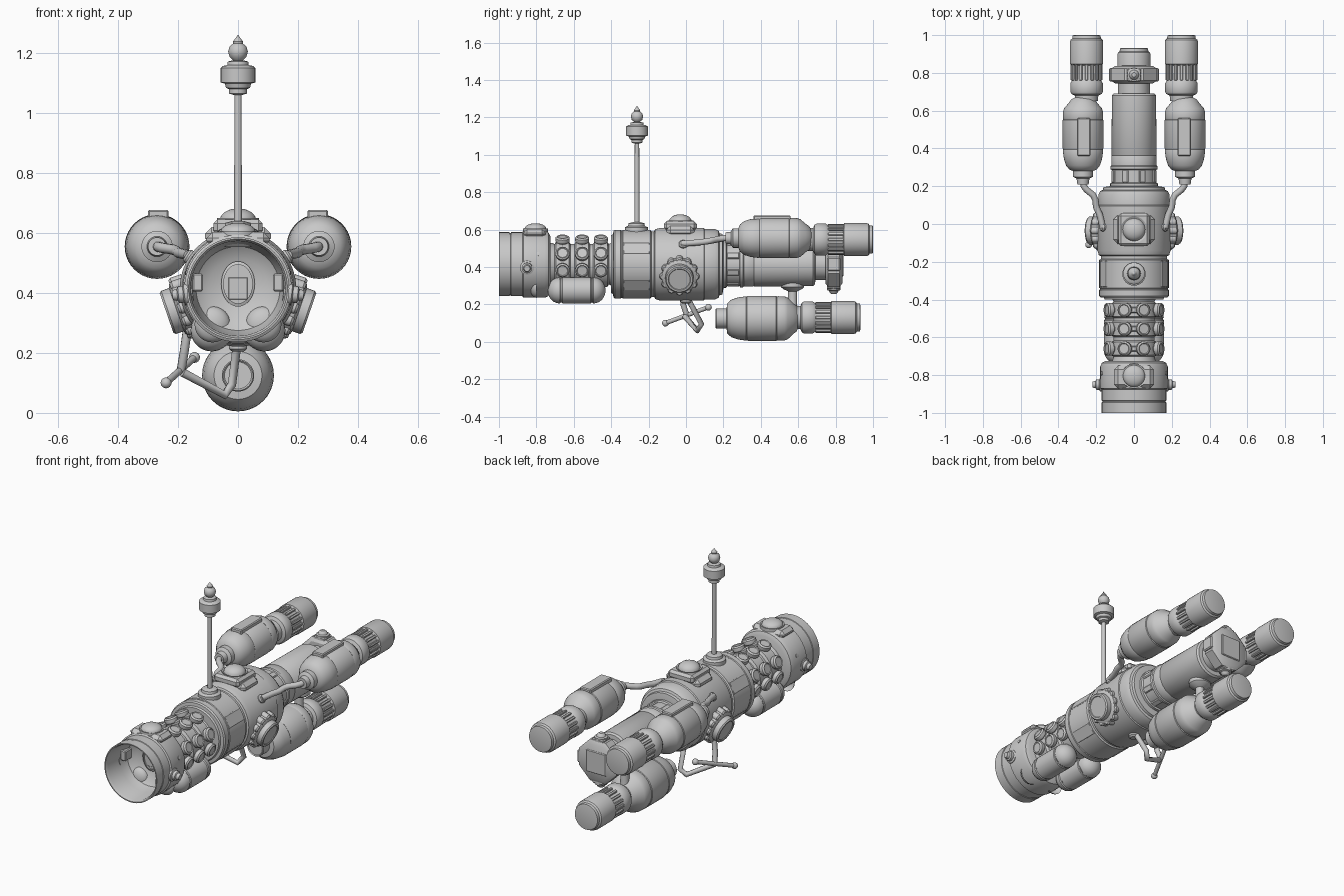
import bpy, bmesh, math
from mathutils import Matrix, Vector

grey = bpy.data.materials.new("hull grey")
grey.diffuse_color = (0.58, 0.58, 0.58, 1)
AXIS_Z = 0.415


def finish(name, bm, mats, angle=35):
    """Copy the shape to every matrix and make one object from it."""
    me = bpy.data.meshes.new(name)
    bmesh.ops.recalc_face_normals(bm, faces=bm.faces[:])
    bm.to_mesh(me)
    bm.free()
    out = bmesh.new()
    for m in mats:
        tmp = me.copy()
        tmp.transform(m)
        out.from_mesh(tmp)
        bpy.data.meshes.remove(tmp)
    out.to_mesh(me)
    out.free()
    for p in me.polygons:
        p.use_smooth = True
    me.set_sharp_from_angle(angle=math.radians(angle))
    me.materials.append(grey)
    ob = bpy.data.objects.new(name, me)
    bpy.context.collection.objects.link(ob)
    return ob


def lathe(name, profile, mats, steps=40):
    """Spin (radius, height) points about local z."""
    bm = bmesh.new()
    vs = [bm.verts.new((r, 0, h)) for r, h in profile]
    es = [bm.edges.new(p) for p in zip(vs, vs[1:])]
    bmesh.ops.spin(bm, geom=vs + es, cent=(0, 0, 0), axis=(0, 0, 1),
                   angle=2 * math.pi, steps=steps)
    bmesh.ops.remove_doubles(bm, verts=bm.verts[:], dist=1e-5)
    return finish(name, bm, mats)


def box(name, size, mats, bevel=0.005):
    bm = bmesh.new()
    bmesh.ops.create_cube(bm, size=1, matrix=Matrix.Diagonal((*size, 1)))
    bmesh.ops.bevel(bm, geom=bm.edges[:], offset=bevel, segments=1, affect='EDGES')
    return finish(name, bm, mats, 25)


def tube(name, paths, r):
    cu = bpy.data.curves.new(name, 'CURVE')
    cu.dimensions = '3D'
    cu.bevel_depth, cu.bevel_resolution, cu.use_fill_caps = r, 3, True
    cu.materials.append(grey)
    for path in paths:
        s = cu.splines.new('POLY')
        s.points.add(len(path) - 1)
        for p, co in zip(s.points, path):
            p.co = (*co, 1)
    bpy.context.collection.objects.link(bpy.data.objects.new(name, cu))


def at(x, y, z):
    return Matrix.Translation((x, y, z))


def along_y(x, z):
    return at(x, 0, z) @ Matrix.Rotation(-math.pi / 2, 4, 'X')


def radial(deg, y, r, x=0, z=AXIS_Z):
    """Frame on a y-axis cylinder; local z points out, 0 degrees is up."""
    return at(x, y, z) @ Matrix.Rotation(math.radians(deg), 4, 'Y') @ at(0, 0, r)


def dome(r, h, n=6):
    return [(r * math.cos(i * math.pi / 2 / n), h * math.sin(i * math.pi / 2 / n)) for i in range(n + 1)]


hull = [along_y(0, AXIS_Z)]
face_front = Matrix.Rotation(math.pi / 2, 4, 'X')

# Open front compartment
lathe("front_compartment", [(0, -.79), (.10, -.80), (.14, -.83), (.155, -.88), (.158, -.985),
      (.165, -1), (.171, -1), (.171, -.945), (.168, -.943), (.168, -.937), (.171, -.935),
      (.171, -.875), (.179, -.87), (.179, -.755), (.17, -.735), (.15, -.725), (0, -.725)], hull, 56)
lathe("inner_hatch", [(.056, -.01), (.056, .008), (.048, .012), (.048, .004), (0, .004)],
      [at(0, -.80, .43) @ face_front @ Matrix.Diagonal((1, 1.35, 1, 1))])
box("hatch_step", (.07, .012, .08), [at(0, -.80, .415)], .005)
box("inner_locker", (.035, .06, .06), [at(s * .135, -.85, .435) for s in (-1, 1)])
lathe("inner_dome", dome(.06, .035), [at(s * .085, -.80, .295) @ face_front for s in (-1, 1)], 24)
box("front_dome_base", (.21, .12, .05), [at(0, -.81, .578)], .02)
lathe("front_dome", [(.066, -.03), (.066, .002)] + dome(.058, .029), [at(0, -.805, .605)], 32)
lathe("side_nozzle", [(.038, -.02), (.038, .008), (.028, .012), (.028, .028), (.02, .032),
      (.016, .048), (0, .048)], [radial(s * 96, -.85, .172) for s in (-1, 1)], 20)
lathe("front_rivet", [(.011, -.01), (.011, .004), (0, .006)],
      [radial(s * 72, -.79, .178) for s in (-1, 1)], 12)

# Ribbed neck with rows of round knobs
ROWS = (-.66, -.555, -.455)
neck = [(0, -.74), (.12, -.74)]
for y in ROWS:
    neck += [(.108, y - .042), (.122, y - .034), (.122, y + .034), (.108, y + .042)]
lathe("neck_core", neck + [(.12, -.385), (0, -.385)], hull)
lathe("neck_knob", [(.024, -.03), (.024, .004), (.036, .010), (.038, .018), (.038, .032),
      (.03, .04), (.026, .036), (0, .036)],
      [radial(s * a, y, .118) for s in (-1, 1) for a in (20, 67, 103) for y in ROWS], 18)
box("neck_knob_bridge", (.12, .03, .03), [at(0, y, .54) for y in ROWS])
cap = dome(.07, .065)
tank = [(r, -.675 - h) for r, h in reversed(cap)]
tank += [(.066, -.67), (.066, -.664), (.07, -.66), (.07, -.51), (.066, -.506), (.066, -.5)]
tank += [(r, -.495 + h) for r, h in cap]
lathe("neck_tank", tank, [along_y(s * .088, .275) for s in (-1, 1)], 32)

# Main body
lathe("main_body", [(0, -.4), (.155, -.4), (.16, -.39), (.178, -.388), (.184, -.38), (.184, -.35),
      (.18, -.347), (.18, -.341), (.184, -.338), (.184, -.19), (.176, -.185), (.176, -.17),
      (.186, -.165), (.194, -.14), (.194, .095), (.189, .1), (.189, .155), (.178, .175),
      (.165, .18), (.162, .195), (.13, .2), (0, .2)], hull, 56)
box("body_plate", (.07, .14, .008), [radial(s * a, -.265, .180) for s in (-1, 1)
                                     for a in (62, 128)], .003)

# Dome on top of the body
box("top_dome_base", (.22, .15, .06), [at(0, -.03, .59)], .022)
box("top_dome_plate", (.165, .175, .05), [at(0, -.03, .62)], .014)
lathe("top_dome", [(.07, -.02), (.07, .006)] + dome(.06, .038), [at(0, -.03, .644)], 36)

# Scalloped side dials
for side, name in ((-1, "left_dial"), (1, "right_dial")):
    m = radial(side * 109, -.035, .185)
    lathe(name, [(.095, -.03), (.095, .022), (.085, .03), (.076, .032), (.076, .06), (.07, .067),
                 (.06, .067), (.057, .063), (0, .063)], [m], 36)
    lathe(name + "_scallop", [(.02, -.02), (.02, .018), (.014, .026), (0, .026)],
          [m @ Matrix.Rotation(i * math.pi / 6, 4, 'Z') @ at(.087, 0, 0) for i in range(12)], 14)

# Antenna mast
lathe("antenna_base", [(.062, -.03), (.062, .012), (.045, .02), (.042, .034), (.02, .04), (0, .04)],
      [at(0, -.265, .60)], 28)
lathe("antenna_mast", [(.013, .6), (.012, 1.06), (.03, 1.065), (.03, 1.08), (.04, 1.084), (.044, 1.098),
      (.058, 1.102), (.058, 1.15), (.05, 1.157), (.036, 1.16), (.034, 1.172), (.016, 1.176),
      (.028, 1.187), (.033, 1.205), (.028, 1.222), (.016, 1.232), (.017, 1.238), (.008, 1.25),
      (0, 1.262)], [at(0, -.262, 0)], 28)

# Rear tube and end hub
lathe("rear_tube", [(0, .19), (.126, .19), (.126, .215), (.117, .22), (.117, .285), (.124, .29),
      (.124, .305), (.119, .31), (.119, .36), (.117, .363), (.119, .366), (.117, .68),
      (.108, .69), (.085, .692), (.085, .76), (0, .76)], hull, 48)
box("rear_tube_clamp", (.035, .07, .016), [radial(22 + i * 45, .252, .115) for i in range(8)])
lathe("hub", [(0, .745), (.11, .745), (.132, .76), (.132, .822), (.11, .836), (0, .836)],
      [hull[0] @ Matrix.Rotation(math.pi / 8, 4, 'Z')], 8)
box("hub_pad", (.075, .07, .03), [radial(i * 90, .79, .118) for i in range(4)], .006)
box("hub_end_plate", (.13, .012, .13), [at(0, .836, AXIS_Z)], .004)
lathe("hub_knob", [(.036, -.02), (.036, .008), (.026, .012), (.022, .022), (.012, .03), (0, .03)],
      [radial(a, .79, .13) for a in (0, 180)], 18)

# Engine pods
POD_TAIL = [(0, .65), (.06, .65), (.062, .68), (.080, .688), (.086, .70), (.086, .745), (.078, .757),
            (.074, .765), (.074, .84), (.088, .846), (.088, .965), (.085, .975), (.076, .982),
            (.074, .998), (.066, 1.0), (0, 1.0)]
POD_BODY = [(.072, .288), (.09, .31), (.101, .345), (.107, .39), (.105, .394), (.108, .4), (.108, .55),
            (.105, .554), (.107, .56), (.106, .595), (.1, .612), (.076, .64), (.062, .66), (0, .69)]
UPPER_NOSE = [(0, .21), (.03, .21), (.034, .24), (.052, .25), (.052, .28)]
LOWER_NOSE = [(0, .23), (.045, .23), (.05, .225), (.054, .23), (.054, .285)]


def pod(name, x, z, tail_x, tail_z, dy, fat, nose):
    body = nose + [(r * fat, h) for r, h in POD_BODY]
    lathe(name, [(r, h + dy) for r, h in body], [along_y(x, z)], 40)
    lathe(name + "_tail", [(r, h + dy) for r, h in POD_TAIL], [along_y(tail_x, tail_z)], 40)
    box(name + "_rib", (.015, .085, .014), [radial(i * 22.5, .802 + dy, .077, tail_x, tail_z)
                                            for i in range(16)], .003)


for s, side in ((-1, "left"), (1, "right")):
    pod(side + "_pod", s * .27, .555, s * .251, .547, 0, 1, UPPER_NOSE)
    box(side + "_pod_plate", (.07, .20, .03), [at(s * .266, .46, .661)], .005)
pod("lower_pod", 0, .125, 0, .13, -.068, 1.11, LOWER_NOSE)

# Pod supports
tube("pod_pipe", [[(s * x, y, z) for x, y, z in ((.27, .23, .555), (.266, .20, .554), (.25, .18, .55),
     (.218, .155, .545), (.205, .13, .54), (.20, .09, .534), (.182, .05, .53), (.165, -.02, .525))]
     for s in (-1, 1)], .017)
lathe("pod_pipe_boot", [(.024, -.03), (.024, .015), (.018, .022), (0, .022)],
      [radial(s * 57, -.015, .185) for s in (-1, 1)], 18)
lathe("lower_pod_strut", [(.03, .15), (.024, .2), (.024, .27), (.05, .282), (.062, .292), (.062, .33),
      (0, .33)], [at(0, .57, 0)], 24)

# Folded arm with crossbar below the body
tube("folded_arm", [[(0, 0, .25), (-.02, .083, .095), (-.045, .06, .06), (-.185, -.005, .135)],
                    [(-.17, -.02, .27), (-.18, -.015, .20), (-.19, .005, .14)]], .015)
ends = [Vector((-.24, -.11, .10)), Vector((-.145, .12, .185))]
tube("crossbar", [ends], .012)
ball = [(r, -h) for r, h in reversed(dome(.018, .018))] + dome(.018, .018)[1:]
lathe("crossbar_tip", ball, [at(*e) for e in ends], 16)
lathe("arm_socket", [(.03, -.03), (.03, .012), (.02, .02), (0, .02)], [radial(180, 0, .19)], 18)
